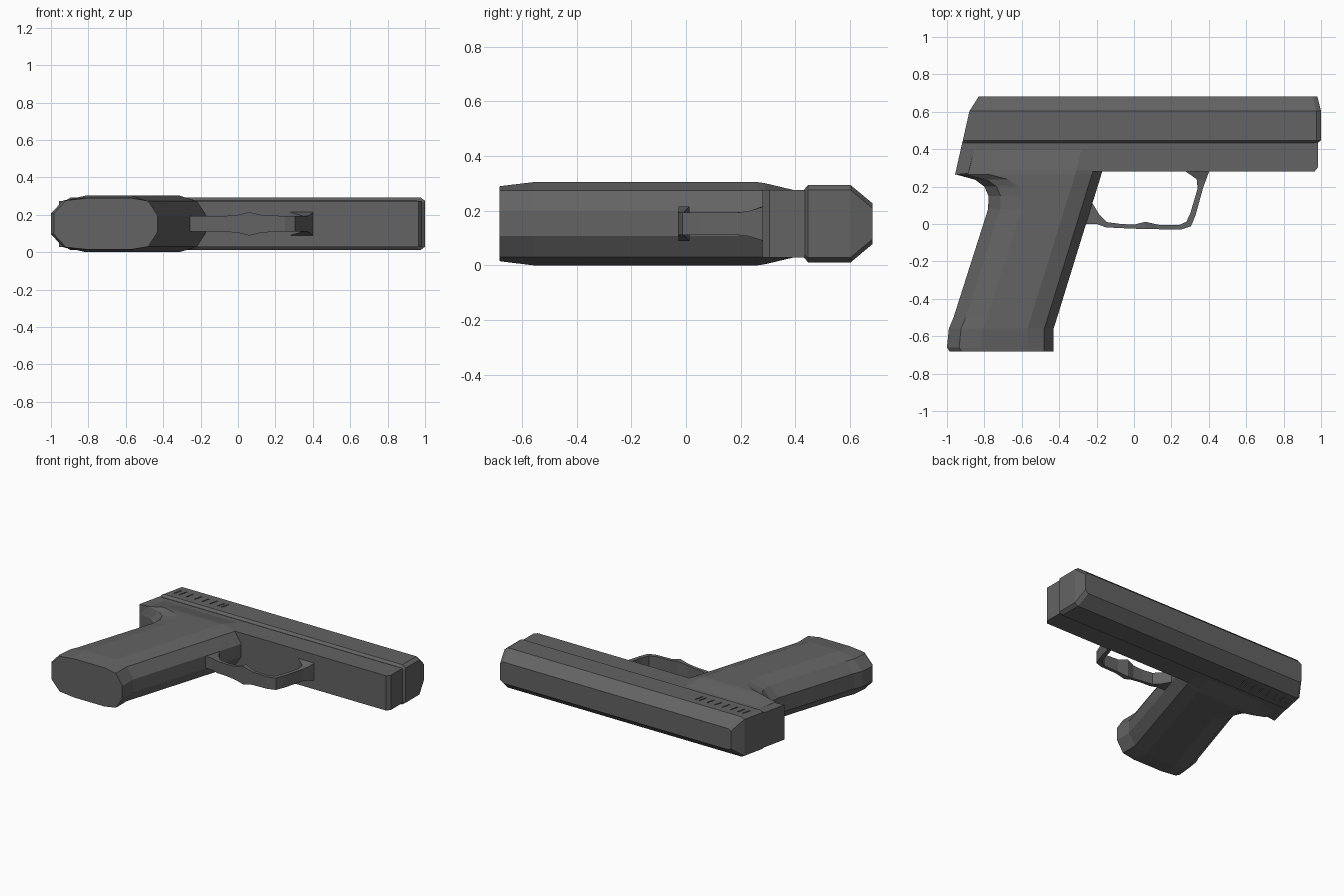
import bpy, bmesh
from mathutils import Vector

if "Cube" in bpy.data.objects:
    bpy.data.objects.remove(bpy.data.objects["Cube"])

ZC = 0.152  # middle of the thickness (the model lies on its side)

grey = bpy.data.materials.new("dark grey")
grey.diffuse_color = (0.125, 0.125, 0.125, 1)
grey.use_nodes = True
grey.node_tree.nodes["Principled BSDF"].inputs["Base Color"].default_value = grey.diffuse_color


def loft(name, rings):
    """Skin equal-length rings of (x, y, z) points and cap both ends."""
    bm = bmesh.new()
    rows = [[bm.verts.new((x, y, z + ZC)) for x, y, z in r] for r in rings]
    n = len(rows[0])
    for a, b in zip(rows, rows[1:]):
        for i in range(n):
            j = (i + 1) % n
            bm.faces.new((a[i], a[j], b[j], b[i]))
    bm.faces.new(rows[0])
    bm.faces.new(rows[-1])
    bmesh.ops.recalc_face_normals(bm, faces=bm.faces)
    me = bpy.data.meshes.new(name)
    bm.to_mesh(me)
    bm.free()
    me.materials.append(grey)
    ob = bpy.data.objects.new(name, me)
    bpy.context.collection.objects.link(ob)
    return ob


def mirrored(half, y):
    """Close a half section of (x, z) points by mirroring it in z."""
    return [(x, y, z) for x, z in half] + [(x, y, -z) for x, z in reversed(half)]


# Slide: y, rear x, front x, half width
slide_levels = [(0.432, -0.918, 0.98, 0.125), (0.447, -0.915, 1.0, 0.141),
                (0.603, -0.88, 1.0, 0.141), (0.682, -0.83, 0.98, 0.075)]
slide = loft("slide", [mirrored([(xf, w - 0.018), (xf - 0.025, w),
                                 (xr + 0.02, w), (xr, w - 0.012)], y)
                       for y, xr, xf, w in slide_levels])

# Slanted grip grooves cut into both sides of the slide
bm = bmesh.new()
for x in (-0.84, -0.80, -0.745, -0.68, -0.62, -0.56, -0.50, -0.47):
    for s in (-1, 1):
        box = bmesh.ops.create_cube(bm, size=1)["verts"]
        for v in box:
            y = v.co.y * 0.06
            v.co = Vector((x + v.co.x * 0.008 + y * 0.25, 0.525 + y,
                           ZC + s * 0.145 + v.co.z * 0.024))
me = bpy.data.meshes.new("groove_cutter")
bm.to_mesh(me)
bm.free()
me.materials.append(grey)
cutter = bpy.data.objects.new("groove_cutter", me)
bpy.context.collection.objects.link(cutter)
cutter.hide_render = True
mod = slide.modifiers.new("grooves", "BOOLEAN")
mod.operation = "DIFFERENCE"
mod.solver = "EXACT"
mod.object = cutter
bpy.context.view_layer.objects.active = slide
bpy.ops.object.modifier_apply(modifier=mod.name)
bpy.data.objects.remove(cutter)

# Frame: side profile given thickness, edges slightly narrower outside
profile = [(-0.957, 0.263), (-0.918, 0.436), (0.985, 0.436), (0.985, 0.305),
           (0.965, 0.28), (-0.80, 0.28)]
loft("frame", [[(x, y, z) for x, y in profile] for z in (-0.123, 0.123)])

# Grip: y, rear x, front x, half width
grip_levels = [(-0.682, -0.985, -0.43, 0.137), (-0.66, -1.0, -0.43, 0.140),
               (-0.56, -0.99, -0.43, 0.152), (-0.50, -0.965, -0.411, 0.152),
               (0.08, -0.78, -0.232, 0.152), (0.15, -0.778, -0.210, 0.152),
               (0.20, -0.80, -0.195, 0.152), (0.237, -0.85, -0.183, 0.152),
               (0.264, -0.95, -0.175, 0.152), (0.29, -0.945, -0.168, 0.148),
               (0.40, -0.92, -0.14, 0.122)]
loft("grip", [mirrored([(xf, 0.045), (xf - 0.05, min(0.122, w)), (xf - 0.14, w),
                        (xr + 0.18, w), (xr + 0.065, min(0.125, w)), (xr, 0.055)], y)
              for y, xr, xf, w in grip_levels])

# Trigger guard: outer x, y, inner x, y, half width
guard = [(-0.30, 0.0, -0.24, 0.14, 0.042), (-0.20, 0.0, -0.185, 0.05, 0.042),
         (-0.15, -0.018, -0.145, 0.01, 0.042), (-0.07, -0.022, -0.07, 0.0, 0.042),
         (0.0, -0.025, 0.0, -0.004, 0.048), (0.06, -0.027, 0.06, 0.012, 0.063),
         (0.13, -0.028, 0.13, -0.004, 0.046), (0.25, -0.03, 0.24, -0.006, 0.042),
         (0.305, -0.012, 0.28, 0.012, 0.042), (0.33, 0.05, 0.302, 0.06, 0.042),
         (0.37, 0.195, 0.34, 0.19, 0.042), (0.383, 0.23, 0.335, 0.24, 0.046),
         (0.405, 0.29, 0.27, 0.285, 0.065)]
loft("trigger_guard", [[(ox, oy, -w), (ox, oy, w), (ix, iy, w), (ix, iy, -w)]
                       for ox, oy, ix, iy, w in guard])
